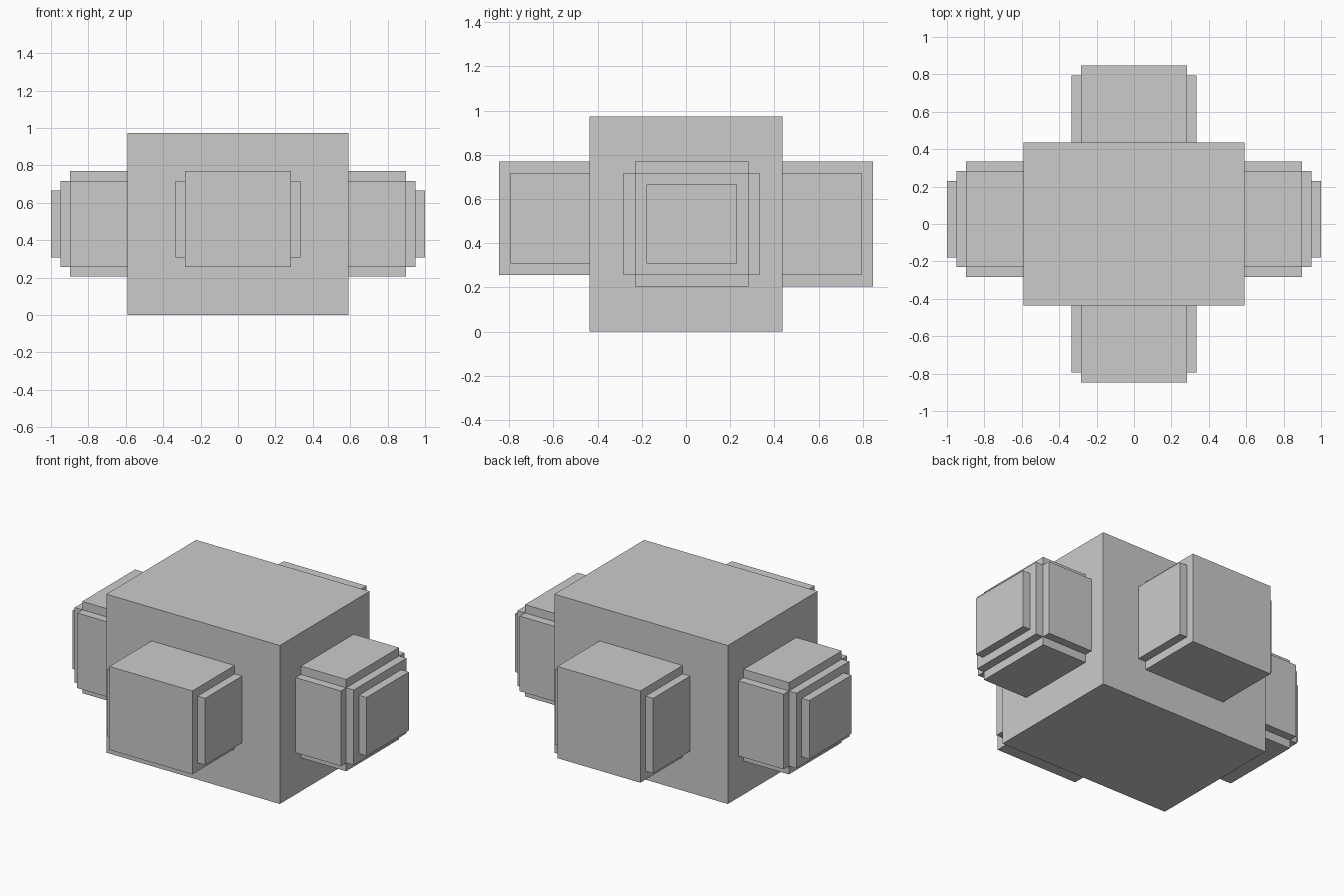
import bpy
import bmesh
from mathutils import Vector

if "Cube" in bpy.data.objects:
    bpy.data.objects.remove(bpy.data.objects["Cube"])

U = 2 / 39  # one voxel; all sizes below are in voxels


def box(name, lo, hi):
    lo, hi = Vector(lo) * U, Vector(hi) * U
    bm = bmesh.new()
    bmesh.ops.create_cube(bm, size=1)
    for v in bm.verts:
        v.co = (lo + hi) / 2 + Vector(c * s for c, s in zip(v.co, hi - lo))
    mesh = bpy.data.meshes.new(name)
    bm.to_mesh(mesh)
    bm.free()
    obj = bpy.data.objects.new(name, mesh)
    bpy.context.collection.objects.link(obj)
    return obj


# Central block
box("body", (-11.5, -8.5, 0), (11.5, 8.5, 19))

# Side lobes: stepped boxes, mirrored left and right
side_steps = [
    ("side_tall", 17.5, (-4.5, 5.5), (4, 15)),
    ("side_wide", 17.5, (-5.5, 6.5), (5, 14)),
    ("side_step", 18.5, (-4.5, 5.5), (5, 14)),
    ("side_cap", 19.5, (-3.5, 4.5), (6, 13)),
]
for name, reach, y, z in side_steps:
    obj = box(name, (10.5, y[0], z[0]), (reach, y[1], z[1]))
    obj.modifiers.new("Mirror", 'MIRROR')

# Front lobe
box("front_block", (-5.5, -16.5, 5), (5.5, -7.5, 15))
box("front_side_plates", (-6.5, -15.5, 6), (6.5, -7.5, 14))

# Back lobe, one voxel deeper at the bottom
box("back_block", (-5.5, 7.5, 4), (5.5, 16.5, 15))
box("back_side_plates", (-6.5, 7.5, 5), (6.5, 15.5, 14))
